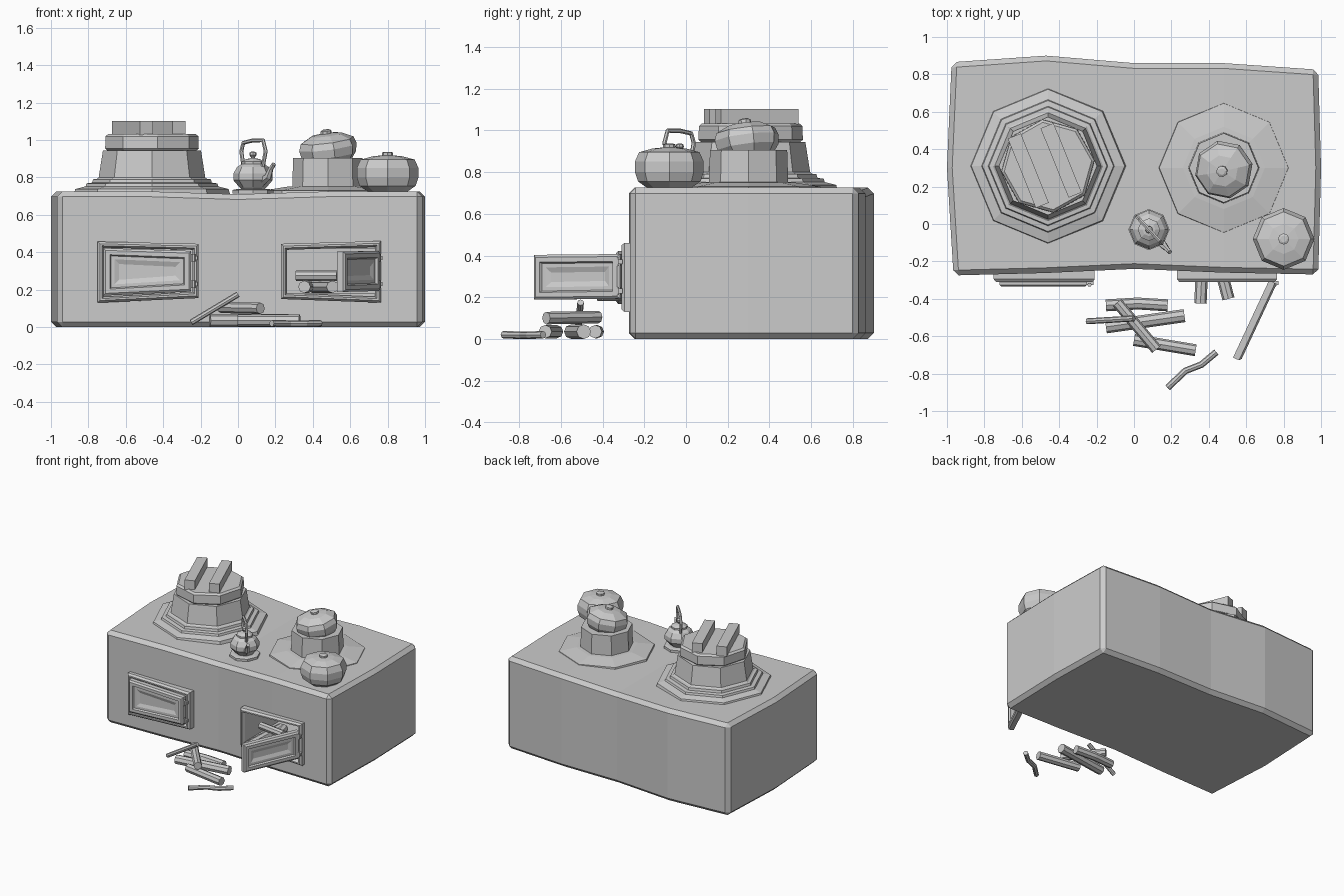
import bpy, bmesh, math
from mathutils import Vector, Matrix

if "Cube" in bpy.data.objects:
    bpy.data.objects.remove(bpy.data.objects["Cube"])


def finish(name, bm, mat=Matrix()):
    bmesh.ops.recalc_face_normals(bm, faces=bm.faces[:])
    me = bpy.data.meshes.new(name)
    bm.to_mesh(me)
    bm.free()
    ob = bpy.data.objects.new(name, me)
    ob.matrix_world = mat
    bpy.context.collection.objects.link(ob)
    return ob


def skin(bm, rings, cap_start=True, cap_end=True):
    """Bridge successive closed rings of points."""
    rows = [[bm.verts.new(p) for p in r] for r in rings]
    n = len(rows[0])
    for a, b in zip(rows, rows[1:]):
        for i in range(n):
            bm.faces.new((a[i], a[(i + 1) % n], b[(i + 1) % n], b[i]))
    if cap_start:
        bm.faces.new(rows[0])
    if cap_end:
        bm.faces.new(rows[-1])


def lathe(name, profile, loc, n=8, phase=0.0, tilt=(0, 0)):
    bm = bmesh.new()
    angs = [phase + 2 * math.pi * i / n for i in range(n)]
    skin(bm, [[(r * math.cos(a), r * math.sin(a), z) for a in angs] for r, z in profile])
    mat = Matrix.Translation(loc) @ Matrix.Rotation(tilt[1], 4, 'Y') @ Matrix.Rotation(tilt[0], 4, 'X')
    return finish(name, bm, mat)


def tube(name, pts, radii, n=8, ref=(0, 0, 1)):
    pts = [Vector(p) for p in pts]
    if not isinstance(radii, (list, tuple)):
        radii = [radii] * len(pts)
    rings = []
    for i, p in enumerate(pts):
        t = (pts[min(i + 1, len(pts) - 1)] - pts[max(i - 1, 0)]).normalized()
        a = t.cross(Vector(ref)).normalized()
        b = a.cross(t)
        rings.append([p + radii[i] * (math.cos(2 * math.pi * k / n) * a + math.sin(2 * math.pi * k / n) * b)
                      for k in range(n)])
    bm = bmesh.new()
    skin(bm, rings)
    return finish(name, bm)


def box(name, loc, size, rot=0.0):
    bm = bmesh.new()
    bmesh.ops.create_cube(bm, size=1)
    bmesh.ops.scale(bm, vec=size, verts=bm.verts)
    return finish(name, bm, Matrix.Translation(loc) @ Matrix.Rotation(rot, 4, 'Z'))


def panel(name, quad, steps, mat=Matrix(), hollow=False):
    """Nested rectangles: quad is TL, TR, BR, BL in (x, z); steps are (inset, y)."""
    dirs = [(1, -1), (-1, -1), (-1, 1), (1, 1)]
    rings = [[(x + d * sx, y, z + d * sz) for (x, z), (sx, sz) in zip(quad, dirs)] for d, y in steps]
    bm = bmesh.new()
    if hollow:
        rings.append(rings[0])
    skin(bm, rings, not hollow, not hollow)
    bmesh.ops.remove_doubles(bm, verts=bm.verts, dist=1e-5)
    return finish(name, bm, mat)


# Stove body: uneven clay block, bevelled
rows = [[(-.965, -.275), (-.47, -.262), (0, -.24), (.48, -.26), (.985, -.27)],
        [(-1.0, .3), (-.47, .3), (0, .3), (.48, .3), (1.0, .3)],
        [(-.975, .865), (-.47, .9), (0, .86), (.48, .86), (.985, .825)]]
bm = bmesh.new()
grid = [[bm.verts.new((x, y, 0)) for x, y in r] for r in rows]
for j in range(2):
    for i in range(4):
        bm.faces.new((grid[j][i], grid[j][i + 1], grid[j + 1][i + 1], grid[j + 1][i]))
ext = bmesh.ops.extrude_face_region(bm, geom=bm.faces[:], use_keep_orig=True)
for v in ext['geom']:
    if isinstance(v, bmesh.types.BMVert):
        v.co.z = .71 + .015 * min(1, abs(v.co.x) / .47)
body = finish("stove_body", bm)
bev = body.modifiers.new("bevel", 'BEVEL')
bev.width = .028
bev.segments = 1
bev.limit_method = 'ANGLE'
bev.angle_limit = math.radians(40)

# Firebox opening
cutter = box("firebox_cutter", (.4975, -.15, .3), (.475, .7, .24))
cutter.hide_render = True
cutter.hide_viewport = True
cut = body.modifiers.new("firebox", 'BOOLEAN')
cut.operation = 'DIFFERENCE'
cut.solver = 'EXACT'
cut.object = cutter

# Door frames
frame_steps = [(0, -.23), (0, -.295), (.012, -.31), (.022, -.31), (.032, -.285), (.032, -.23)]
panel("left_door_frame", [(-.75, .457), (-.21, .445), (-.21, .155), (-.75, .13)], frame_steps, hollow=True)
panel("right_door_frame", [(.23, .445), (.765, .46), (.765, .13), (.23, .15)], frame_steps, hollow=True)

# Doors with hinge pins; origin at the hinge line
door_steps = [(0, .02), (0, -.015), (.012, -.025), (.035, -.025), (.042, -.012),
              (.06, -.012), (.085, -.002)]
for side, hx, ang, quad in (
        ("left", -.25, 0, [(-.47, .422), (0, .407), (0, .19), (-.47, .168)]),
        ("right", .74, math.radians(65), [(-.455, .403), (0, .407), (0, .193), (-.455, .188)])):
    mat = Matrix.Translation((hx, -.31, 0)) @ Matrix.Rotation(ang, 4, 'Z')
    panel(side + "_door", quad, door_steps, mat)
    for k, z in enumerate((.23, .37)):
        lathe(f"{side}_hinge_{k}", [(.012, -.02), (.012, .02)], (hx + .012, -.325, z), 6)
        box(f"{side}_hinge_strap_{k}", (hx + .01, -.315, z), (.045, .02, .022))

# Large cauldron on stepped rim, wooden lid with two bars
C = (-.46, .31, 0)
lathe("cauldron_rim", [(.42, .70), (.41, .738), (.355, .752), (.35, .768), (.32, .772), (.315, .79),
                       (.295, .792), (.285, .80), (.262, .945), (.22, .945)], C)
lathe("cauldron_lid", [(.235, .94), (.252, .955), (.25, 1.02), (.235, 1.033)], C, phase=.12)
for k, (x, y, l) in enumerate(((-.565, .285, .40), (-.39, .34, .40))):
    box(f"lid_bar_{k}", (x, y, 1.065), (.075, l, .075), math.radians(22))

# Right burner ring, pot wall, tilted lid
R = (.48, .30, 0)
lathe("burner_ring", [(.35, .70), (.345, .73), (.22, .75), (.19, .752), (.185, .905), (.13, .905)], R)
lathe("pot_lid", [(.12, -.01), (.15, .03), (.158, .075), (.145, .11), (.085, .14), (.03, .147),
                  (.03, .162), (.018, .168)], (.49, .30, .89), phase=.2, tilt=(.12, -.13))

# Separate round pot
lathe("round_pot", [(.10, .72), (.15, .755), (.165, .80), (.165, .85), (.145, .895), (.08, .913),
                    (.03, .918), (.03, .932), (.018, .937)], (.80, -.08, 0))

# Kettle on a small stand
K = Vector((.08, -.03, 0))
D = Vector((.68, -.73, 0))
N = (.73, .68, 0)
lathe("kettle_stand", [(.11, .715), (.11, .733), (.085, .738)], K)
lathe("kettle_body", [(.06, .735), (.075, .75), (.105, .785), (.105, .82), (.085, .855), (.06, .872),
                      (.06, .885), (.035, .898), (.01, .903), (.012, .91), (.02, .92), (.018, .932),
                      (.008, .938)], K)


def on_kettle(pairs):
    return [K + D * s + Vector((0, 0, z)) for s, z in pairs]


tube("kettle_handle", on_kettle([(-.075, .86), (-.092, .94), (-.075, .985), (0, .998), (.08, .998),
                                 (.1, .94), (.078, .86)]), .011, 6, N)
tube("kettle_spout", on_kettle([(.08, .785), (.12, .805), (.14, .845), (.165, .872)]),
     [.026, .02, .014, .012], 6, N)

# Firewood pile on the floor and logs in the firebox
logs = [
    ([(-.15, -.435, .035), (.02, -.425, .035), (.18, -.435, .035)], .032),
    ([(-.15, -.55, .035), (.27, -.49, .035)], .035),
    ([(-.09, -.42, .105), (.12, -.67, .1)], .03),
    ([(0, -.62, .035), (.33, -.675, .035)], .032),
    ([(-.25, -.52, .025), (0, -.505, .175)], .016),
    ([(.18, -.875, .02), (.275, -.785, .018), (.36, -.752, .018), (.44, -.685, .02)], .018),
    ([(.355, -.425, .215), (.375, 0, .215)], .033),
    ([(.505, -.40, .215), (.40, 0, .215)], .033),
    ([(.31, -.16, .275), (.53, -.19, .275)], .028),
]
for k, (pts, r) in enumerate(logs):
    tube(f"log_{k}", pts, r)
